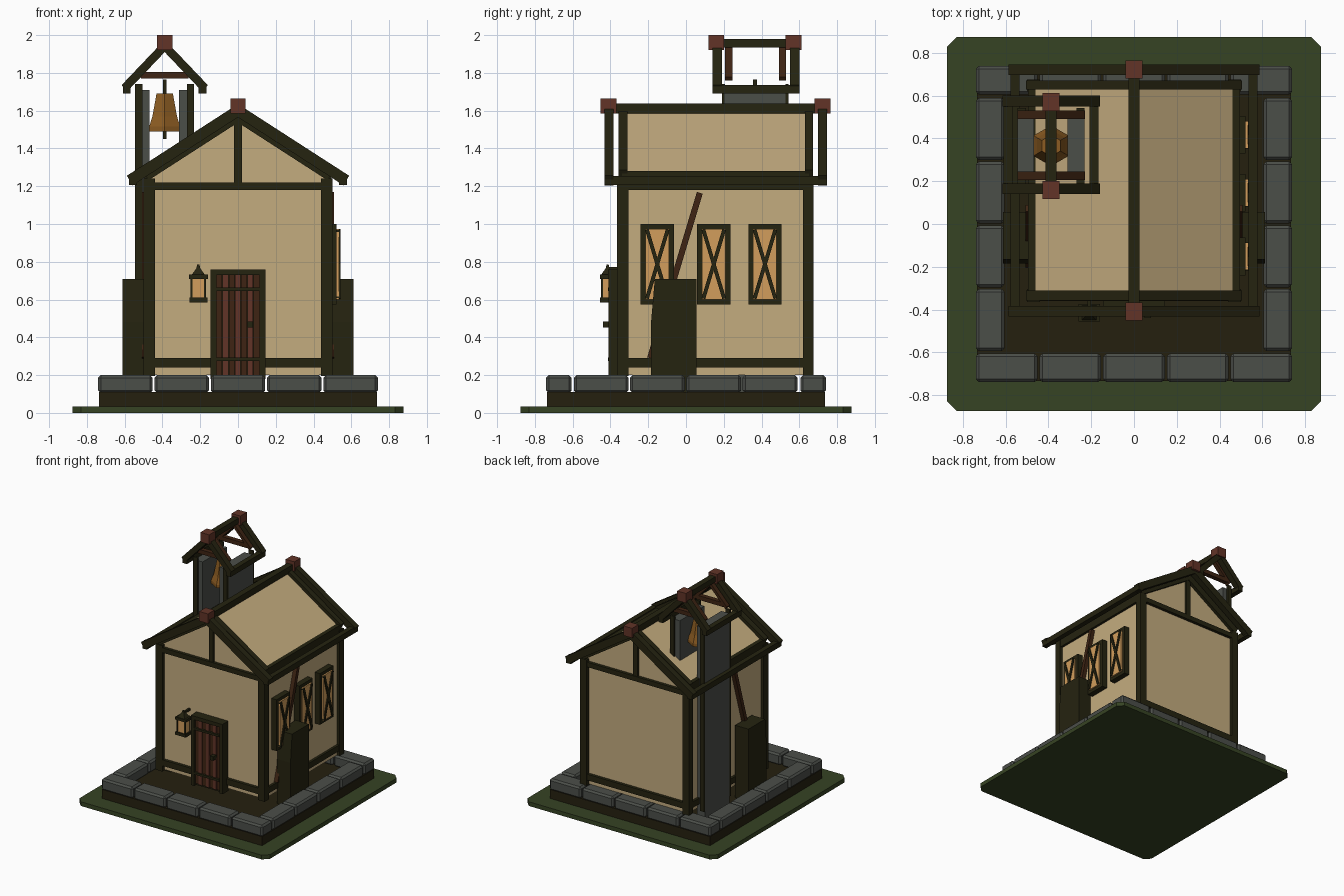
import bpy, bmesh, math
from mathutils import Vector

if "Cube" in bpy.data.objects:
    bpy.data.objects.remove(bpy.data.objects["Cube"])


def mat(name, r, g, b):
    m = bpy.data.materials.new(name)
    lin = [(c / 255 / 12.92) if c < 10 else ((c / 255 + 0.055) / 1.055) ** 2.4 for c in (r, g, b)]
    m.diffuse_color = (*lin, 1)
    m.use_nodes = True
    m.node_tree.nodes["Principled BSDF"].inputs["Base Color"].default_value = m.diffuse_color
    return m


GRASS = mat("grass green", 54, 67, 35)
DIRT = mat("dark earth", 37, 32, 15)
STONE = mat("grey stone", 75, 78, 73)
TIMBER = mat("dark timber", 37, 35, 16)
PLASTER = mat("tan plaster", 196, 172, 127)
RED = mat("red wood", 98, 52, 39)
BROWN = mat("brown wood", 62, 36, 19)
GOLD = mat("bell bronze", 140, 92, 34)
GLOW = mat("amber glass", 210, 158, 92)


def finish(name, bm, m):
    bmesh.ops.recalc_face_normals(bm, faces=bm.faces)
    me = bpy.data.meshes.new(name)
    bm.to_mesh(me)
    bm.free()
    me.materials.append(m)
    ob = bpy.data.objects.new(name, me)
    bpy.context.collection.objects.link(ob)
    return ob


def prism(name, pts, a, b, m, axis="y"):
    """Extrude a 2D outline from a to b along an axis."""
    place = {"x": lambda u, v, w: (w, u, v),
             "y": lambda u, v, w: (u, w, v),
             "z": lambda u, v, w: (u, v, w)}[axis]
    bm = bmesh.new()
    lo = [bm.verts.new(place(u, v, a)) for u, v in pts]
    hi = [bm.verts.new(place(u, v, b)) for u, v in pts]
    bm.faces.new(lo)
    bm.faces.new(hi)
    for i in range(len(pts)):
        j = (i + 1) % len(pts)
        bm.faces.new((lo[i], lo[j], hi[j], hi[i]))
    return finish(name, bm, m)


def box(name, x0, x1, y0, y1, z0, z1, m, bevel=0):
    bm = bmesh.new()
    bmesh.ops.create_cube(bm, size=1)
    for v in bm.verts:
        v.co = Vector(((x0 + x1) / 2 + v.co.x * (x1 - x0),
                       (y0 + y1) / 2 + v.co.y * (y1 - y0),
                       (z0 + z1) / 2 + v.co.z * (z1 - z0)))
    if bevel:
        bmesh.ops.bevel(bm, geom=bm.edges[:], offset=bevel, segments=1, affect="EDGES")
    return finish(name, bm, m)


def side_strip(name, p, q, w, x0, x1, m):
    """Straight board between two (y, z) points, lying on a side wall."""
    p, q = Vector(p), Vector(q)
    d = (q - p).normalized() * w / 2
    n = Vector((-d.y, d.x))
    return prism(name, [p + n, q + n, q - n, p - n], x0, x1, m, "x")


def chevron(name, cx, apex, half, slope, t, y0, y1, m):
    """Pair of rafters meeting at the ridge."""
    e = apex - slope * half
    k = half - t * 0.4
    f = apex - t - slope * k
    pts = [(cx - half, e), (cx, apex), (cx + half, e), (cx + k, f), (cx, apex - t), (cx - k, f)]
    return prism(name, pts, y0, y1, m)


def lathe(name, profile, n, c, m, turn=0):
    bm = bmesh.new()
    rings = [[bm.verts.new((c[0] + r * math.cos(turn + math.tau * i / n),
                            c[1] + r * math.sin(turn + math.tau * i / n), z)) for i in range(n)]
             for r, z in profile]
    for a, b in zip(rings, rings[1:]):
        for i in range(n):
            bm.faces.new((a[i], a[(i + 1) % n], b[(i + 1) % n], b[i]))
    bm.faces.new(rings[0])
    bm.faces.new(rings[-1])
    return finish(name, bm, m)


# ground: chamfered grass slab and earth bed
g, k = 0.875, 0.83
prism("grass_base", [(-g, -k), (-k, -g), (k, -g), (g, -k), (g, k), (k, g), (-k, g), (-g, k)],
      0, 0.035, GRASS, "z")
box("earth_bed", -0.735, 0.735, -0.735, 0.735, 0.03, 0.11, DIRT)

# ring of kerb stones
for y0, y1, side in ((-0.74, -0.605, "front"), (0.605, 0.74, "back")):
    for i in range(5):
        a, b = -0.74 + i * 0.298, -0.74 + i * 0.298 + 0.288
        box(f"{side}_stone", a, b, y0, y1, 0.105, 0.2, STONE, 0.014)
for s, side in ((-1, "left"), (1, "right")):
    for i in range(4):
        a = -0.594 + i * 0.298
        x0, x1 = sorted((s * 0.605, s * 0.74))
        box(f"{side}_stone", x0, x1, a, a + 0.29, 0.105, 0.2, STONE, 0.014)

# house body with gable
prism("house_walls", [(-0.475, 0.2), (0.475, 0.2), (0.475, 1.27), (0, 1.585), (-0.475, 1.27)],
      -0.335, 0.645, PLASTER)

# timber frame: corner posts, sills, top beams
for x0, x1 in ((-0.5, -0.44), (0.44, 0.5)):
    for y0, y1 in ((-0.365, -0.305), (0.62, 0.675)):
        box("corner_post", x0, x1, y0, y1, 0.195, 1.24, TIMBER)
for z0, z1 in ((0.24, 0.29), (1.18, 1.22)):
    for y0, y1 in ((-0.36, -0.32), (0.63, 0.67)):
        box("gable_wall_beam", -0.48, 0.48, y0, y1, z0, z1, TIMBER)
    for x0, x1 in ((-0.495, -0.46), (0.46, 0.495)):
        box("side_wall_beam", x0, x1, -0.34, 0.65, z0, z1 + (0.06 if z0 > 1 else 0), TIMBER)
for y0, y1 in ((-0.355, -0.32), (0.63, 0.665)):
    box("king_post", -0.02, 0.02, y0, y1, 1.2, 1.56, TIMBER)

# main roof timbers
for y0, y1 in ((-0.358, -0.31), (0.63, 0.672)):
    chevron("wall_rafters", 0, 1.612, 0.505, 0.645, 0.075, y0, y1, TIMBER)
for y0, y1 in ((-0.432, -0.383), (0.698, 0.747)):
    chevron("outer_rafters", 0, 1.635, 0.588, 0.645, 0.07, y0, y1, TIMBER)
box("ridge_beam", -0.025, 0.025, -0.432, 0.747, 1.585, 1.638, TIMBER)
for s in (-1, 1):
    x0, x1 = sorted((s * 0.535, s * 0.577))
    box("eave_beam", x0, x1, -0.432, 0.747, 1.207, 1.255, TIMBER)
for y in (-0.41, 0.723):
    box("ridge_cap", -0.04, 0.04, y - 0.042, y + 0.042, 1.585, 1.665, RED)

# side buttresses and leaning poles on both sides
for s in (-1, 1):
    x0, x1 = sorted((s * 0.49, s * 0.612))
    prism("buttress", [(-0.185, 0.11), (0.055, 0.11), (0.055, 0.71), (-0.165, 0.71), (-0.185, 0.48)],
          x0, x1, TIMBER, "x")
    x0, x1 = sorted((s * 0.474, s * 0.508))
    side_strip("leaning_pole", (-0.19, 0.29), (0.073, 1.165), 0.032, x0, x1, BROWN)

# right-hand windows
for y in (-0.152, 0.147, 0.418):
    a, b, z0, z1, f = y - 0.088, y + 0.088, 0.575, 1.0, 0.026
    for n, p in enumerate(((a, a + f, z0, z1), (b - f, b, z0, z1),
                           (a + f, b - f, z0, z0 + f), (a + f, b - f, z1 - f, z1))):
        box("window_frame", 0.47, 0.522, *p, TIMBER)
    box("window_glass", 0.47, 0.534, a + f, b - f, z0 + f, z1 - f, GLOW)
    for s in (-1, 1):
        side_strip("window_cross", (y - s * 0.055, z0 + 0.03), (y + s * 0.055, z1 - 0.03),
                   0.02, 0.52, 0.543, TIMBER)

# door
for x0, x1 in ((-0.145, -0.115), (0.115, 0.145)):
    box("door_jamb", x0, x1, -0.41, -0.33, 0.18, 0.755, TIMBER)
box("door_lintel", -0.145, 0.145, -0.412, -0.33, 0.73, 0.76, TIMBER)
box("door_back", -0.115, 0.115, -0.385, -0.33, 0.18, 0.73, TIMBER)
for i in range(7):
    x = -0.114 + i * 0.0328
    y = -0.4 if i % 2 else -0.394
    box("door_plank", x, x + 0.03, y, -0.38, 0.195, 0.73, RED if i % 2 else BROWN)
for z in (0.285, 0.655):
    box("door_strap", -0.115, 0.115, -0.412, -0.39, z - 0.009, z + 0.009, TIMBER)
box("door_handle", 0.05, 0.08, -0.44, -0.39, 0.452, 0.485, TIMBER)

# lantern beside the door
lx, ly = -0.21, -0.415
box("lantern_base", lx - 0.048, lx + 0.048, ly - 0.04, ly + 0.04, 0.585, 0.61, TIMBER)
box("lantern_glass", lx - 0.036, lx + 0.036, ly - 0.03, ly + 0.03, 0.61, 0.71, GLOW)
for sx in (-1, 1):
    for sy in (-1, 1):
        x, y = lx + sx * 0.036, ly + sy * 0.03
        box("lantern_bar", x - 0.005, x + 0.005, y - 0.005, y + 0.005, 0.6, 0.72, TIMBER)
box("lantern_top", lx - 0.05, lx + 0.05, ly - 0.04, ly + 0.04, 0.71, 0.732, TIMBER)
lathe("lantern_cap", [(0.05, 0.73), (0.015, 0.765), (0.008, 0.785)], 4, (lx, ly), TIMBER, math.pi / 4)
box("lantern_bracket", lx - 0.008, lx + 0.008, ly, -0.33, 0.755, 0.772, TIMBER)

# bell tower: stone side walls with timber facings
cx = -0.388
box("tower_pillar", -0.545, -0.468, 0.205, 0.527, 0.1, 1.71, STONE)
box("tower_wall", -0.312, -0.232, 0.205, 0.527, 1.25, 1.71, STONE)
for x0, x1, z in ((-0.545, -0.506, 0.19), (-0.27, -0.232, 1.25)):
    for y0, y1 in ((0.19, 0.206), (0.526, 0.542)):
        box("tower_post", x0, x1, y0, y1, z, 1.74, TIMBER)

# tower roof frame
for y0, y1 in ((0.14, 0.19), (0.55, 0.6)):
    chevron("tower_rafters", cx, 1.975, 0.228, 1.05, 0.065, y0, y1, TIMBER)
for y0, y1 in ((0.207, 0.245), (0.492, 0.53)):
    chevron("tower_inner_rafters", cx, 1.945, 0.158, 1.05, 0.035, y0, y1, BROWN)
    box("tower_tie", cx - 0.125, cx + 0.125, y0, y1, 1.77, 1.805, BROWN)
box("tower_ridge", cx - 0.025, cx + 0.025, 0.14, 0.6, 1.935, 1.98, TIMBER)
for s in (-1, 1):
    x0, x1 = sorted((cx + s * 0.18, cx + s * 0.222))
    box("tower_eave_beam", x0, x1, 0.14, 0.6, 1.69, 1.735, TIMBER)
for y in (0.16, 0.57):
    box("tower_cap", cx - 0.04, cx + 0.04, y - 0.042, y + 0.042, 1.92, 2.0, RED)

# six-sided bell with rod and clapper
c = (cx, 0.366)
lathe("bell", [(0.095, 1.49), (0.095, 1.515), (0.075, 1.57), (0.05, 1.69)], 6, c, GOLD, math.pi / 2)
box("bell_rod", cx - 0.01, cx + 0.01, c[1] - 0.01, c[1] + 0.01, 1.68, 1.765, TIMBER)
box("bell_clapper", cx - 0.01, cx + 0.01, c[1] - 0.01, c[1] + 0.01, 1.45, 1.5, TIMBER)
